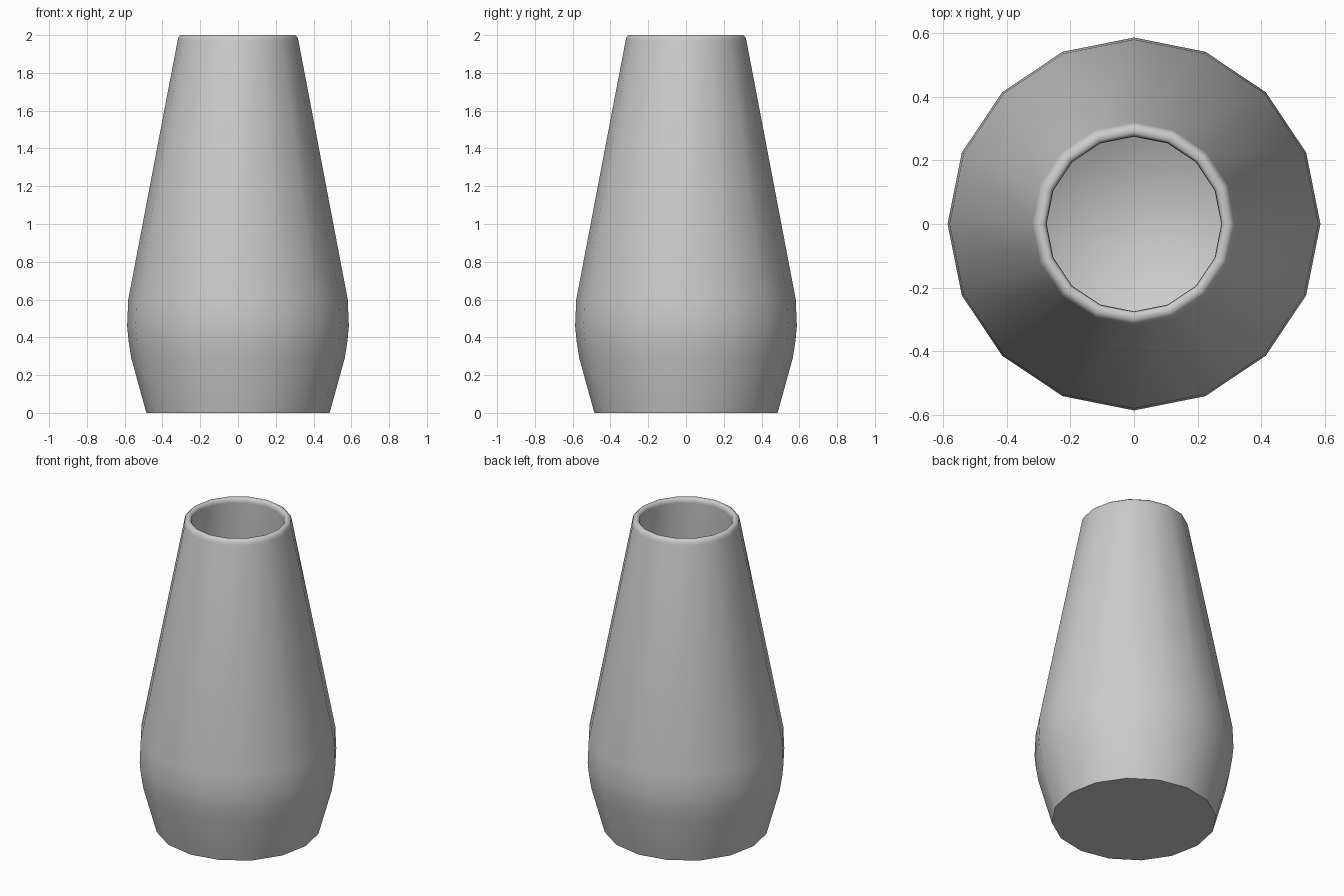
import bpy, bmesh, math

if "Cube" in bpy.data.objects:
    bpy.data.objects.remove(bpy.data.objects["Cube"])

SIDES = 16
# (radius, height): outer wall from the foot up, over the lip, down the inner wall
PROFILE = [
    (0.485, 0.0), (0.565, 0.29), (0.58, 0.385), (0.587, 0.46), (0.581, 0.60),
    (0.32, 1.97), (0.315, 1.99), (0.303, 2.0), (0.286, 2.0), (0.277, 1.99), (0.275, 1.97),
    (0.54, 0.59), (0.546, 0.46), (0.526, 0.30), (0.455, 0.04),
]

clay = bpy.data.materials.new("light grey clay")
clay.diffuse_color = (0.6, 0.6, 0.6, 1)
clay.use_nodes = True
clay.node_tree.nodes["Principled BSDF"].inputs["Base Color"].default_value = clay.diffuse_color

# Vase body: rings joined by quads
bm = bmesh.new()
rings = []
for r, z in PROFILE:
    angles = [2 * math.pi * i / SIDES for i in range(SIDES)]
    rings.append([bm.verts.new((r * math.cos(a), r * math.sin(a), z)) for a in angles])
for low, high in zip(rings, rings[1:]):
    for i in range(SIDES):
        j = (i + 1) % SIDES
        bm.faces.new((low[i], low[j], high[j], high[i]))

# Flat foot and inner floor
foot = bm.faces.new(rings[0][::-1])
bm.faces.new(rings[-1])
for f in bm.faces:
    f.smooth = True
for e in foot.edges:
    e.smooth = False
foot.smooth = False

mesh = bpy.data.meshes.new("vase")
bm.to_mesh(mesh)
bm.free()
mesh.materials.append(clay)
bpy.context.collection.objects.link(bpy.data.objects.new("vase", mesh))
